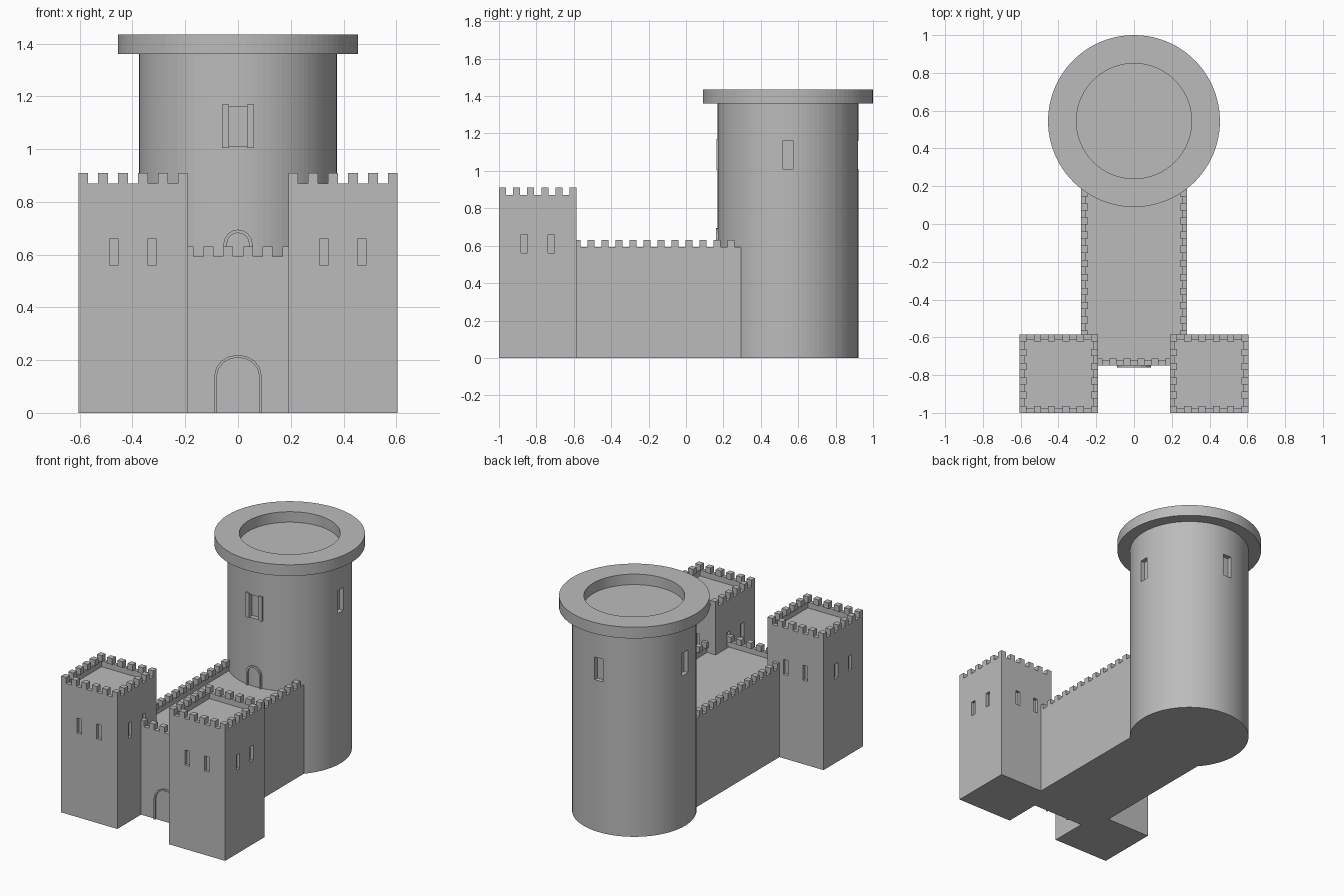
import bpy, bmesh
from math import pi, cos, sin
from mathutils import Vector, Matrix

cube = bpy.data.objects.get("Cube")
if cube:
    bpy.data.objects.remove(cube, do_unlink=True)

stone = bpy.data.materials.new("grey_stone")
stone.use_nodes = True
colour = (0.5, 0.5, 0.5, 1)
stone.diffuse_color = colour
stone.node_tree.nodes["Principled BSDF"].inputs["Base Color"].default_value = colour

KEEP_Y, KEEP_R = 0.545, 0.376
UNIT = 0.0375          # merlon width and parapet thickness


def finish(bm, name):
    bmesh.ops.recalc_face_normals(bm, faces=bm.faces)
    mesh = bpy.data.meshes.new(name)
    bm.to_mesh(mesh)
    bm.free()
    mesh.materials.append(stone)
    obj = bpy.data.objects.new(name, mesh)
    bpy.context.collection.objects.link(obj)
    return obj


def add_box(bm, lo, hi):
    lo, hi = Vector(lo), Vector(hi)
    matrix = Matrix.Translation((lo + hi) / 2) @ Matrix.Diagonal((*(hi - lo), 1))
    return bmesh.ops.create_cube(bm, size=1, matrix=matrix)["verts"]


def add_centred(bm, centre, size):
    c, half = Vector(centre), Vector(size) / 2
    return add_box(bm, c - half, c + half)


def carve(obj, cutter_bm):
    """Cut the boxes out of the object and drop the cutter."""
    cutter = finish(cutter_bm, "cutter")
    cutter.hide_render = True
    mod = obj.modifiers.new("openings", "BOOLEAN")
    mod.operation, mod.solver, mod.object = "DIFFERENCE", "EXACT", cutter
    graph = bpy.context.evaluated_depsgraph_get()
    mesh = bpy.data.meshes.new_from_object(obj.evaluated_get(graph))
    obj.modifiers.clear()
    obj.data = mesh
    mesh.materials.clear()
    mesh.materials.append(stone)
    bpy.data.objects.remove(cutter, do_unlink=True)


def walled_block(name, lo, hi, floor):
    """Solid block whose top is sunk to a floor inside a parapet."""
    bm = bmesh.new()
    add_box(bm, lo, hi)
    top = max(bm.faces, key=lambda f: f.calc_center_median().z)
    bmesh.ops.inset_region(bm, faces=[top], thickness=UNIT)
    inner = bmesh.ops.extrude_face_region(bm, geom=[top])
    bmesh.ops.delete(bm, geom=[top], context="FACES")
    for v in inner["geom"]:
        if isinstance(v, bmesh.types.BMVert):
            v.co.z = floor
    return finish(bm, name)


def merlons(name, lo, hi, z0, z1, counts, back=True, y_pitch=None):
    """Square merlons along the edges of a rectangle."""
    bm = bmesh.new()
    nx, ny = counts
    px = (hi[0] - lo[0] - UNIT) / (nx - 1)
    py = y_pitch or (hi[1] - lo[1] - UNIT) / (ny - 1)
    spots = [(i, 0) for i in range(nx)]
    spots += [(i, j) for i in (0, nx - 1) for j in range(1, ny)]
    if back:
        spots += [(i, ny - 1) for i in range(1, nx - 1)]
    for i, j in spots:
        x, y = lo[0] + i * px, lo[1] + j * py
        add_box(bm, (x, y, z0), (x + UNIT, y + UNIT, z1))
    return finish(bm, name)


def arch_frame(name, half, spring, top, z0, y0, y1, band):
    """Arched door surround standing out from a wall."""
    def outline(inset):
        w, rise = half - inset, top - spring - inset
        curve = [(w * cos(pi * k / 8), spring + rise * sin(pi * k / 8)) for k in range(9)]
        return [(w, z0)] + curve + [(-w, z0)]
    bm = bmesh.new()
    outer, inner = outline(0), outline(band)
    rings = [[bm.verts.new((x, y, z)) for x, z in line]
             for line, y in ((outer, y0), (inner, y0), (inner, y1), (outer, y1))]
    for a, b in zip(rings, rings[1:] + rings[:1]):
        for k in range(len(a) - 1):
            bm.faces.new((a[k], a[k + 1], b[k + 1], b[k]))
    for end in (0, -1):
        bm.faces.new([r[end] for r in rings])
    return finish(bm, name)


# Two square gate towers with slit windows on every side
for side, label in ((1, "left"), (-1, "right")):
    cx, cy, half = side * 0.398, -0.7925, 0.2075
    lo, hi = (cx - half, cy - half, 0), (cx + half, cy + half, 0.87)
    tower = walled_block(label + "_gate_tower", lo, hi, 0.83)
    slits = bmesh.new()
    for off in (-0.0725, 0.0725):
        for face in (-half, half):
            add_centred(slits, (cx + off, cy + face, 0.61), (0.034, 0.04, 0.1))
            add_centred(slits, (cx + face, cy + off, 0.61), (0.04, 0.034, 0.1))
    carve(tower, slits)
    merlons(label + "_tower_merlons", lo, hi, 0.87, 0.91, (6, 6))

# Long curtain wall block between the gate and the keep
lo, hi = (-0.28, -0.75, 0), (0.28, KEEP_Y, 0.592)
walled_block("curtain_wall", lo, hi, 0.555)
merlons("curtain_merlons", lo, hi, 0.592, 0.63, (8, 14), back=False, y_pitch=0.0747)

# Round keep with an overhanging rim and sunken roof
profile = [(0, 0), (KEEP_R, 0), (KEEP_R, 1.36), (0.455, 1.36),
           (0.455, 1.435), (0.305, 1.435), (0.305, 1.365), (0, 1.365)]
bm = bmesh.new()
points = [bm.verts.new((r, KEEP_Y, z)) for r, z in profile]
edges = [bm.edges.new(pair) for pair in zip(points, points[1:])]
bmesh.ops.spin(bm, geom=points + edges, cent=(0, KEEP_Y, 0), axis=(0, 0, 1),
               angle=2 * pi, steps=96)
bmesh.ops.remove_doubles(bm, verts=bm.verts, dist=0.0001)
keep = finish(bm, "round_keep")

# Keep windows facing four ways, the front one wider
openings = bmesh.new()
for sx, sy, wide in ((0, -1, 0.1), (0, 1, 0.06), (1, 0, 0.06), (-1, 0, 0.06)):
    size = (wide if sy else 0.06, wide if sx else 0.06, 0.152)
    add_centred(openings, (sx * KEEP_R, KEEP_Y + sy * KEEP_R, 1.085), size)
carve(keep, openings)

# Jambs beside the front window
bm = bmesh.new()
for side in (-1, 1):
    add_centred(bm, (side * 0.048, KEEP_Y - KEEP_R + 0.012, 1.087), (0.026, 0.034, 0.165))
finish(bm, "front_window_jambs")

# Arched surrounds of the gate and of the keep door
arch_frame("gate_arch", 0.09, 0.14, 0.22, 0, -0.76, -0.745, 0.01)
front = KEEP_Y - KEEP_R
arch_frame("keep_door_arch", 0.055, 0.64, 0.695, 0.55, front - 0.008, front + 0.012, 0.013)
